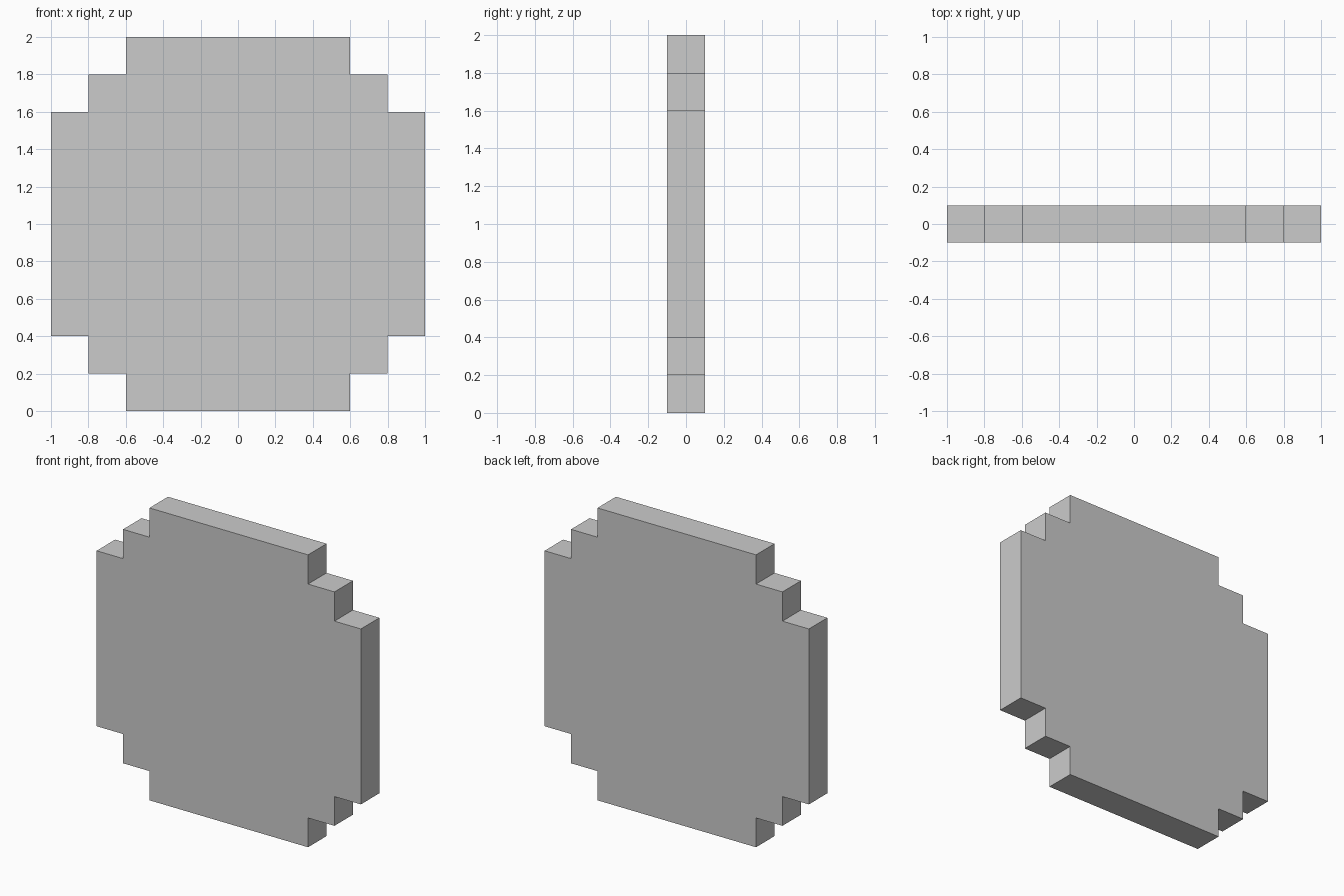
import bpy
import bmesh

if "Cube" in bpy.data.objects:
    bpy.data.objects.remove(bpy.data.objects["Cube"])

HALF_DEPTH = 0.1

# One quarter of the stepped outline, relative to the disc centre
quarter = [(1.0, 0.6), (0.8, 0.6), (0.8, 0.8), (0.6, 0.8), (0.6, 1.0)]

# Mirror the quarter into a full counter-clockwise outline
upper = quarter + [(-x, z) for x, z in reversed(quarter)]
outline = upper + [(-x, -z) for x, z in upper]

# Stepped disc: front face extruded backwards
bm = bmesh.new()
face = bm.faces.new([bm.verts.new((x, -HALF_DEPTH, z + 1.0)) for x, z in outline])
ext = bmesh.ops.extrude_face_region(bm, geom=[face], use_keep_orig=True)
moved = [v for v in ext["geom"] if isinstance(v, bmesh.types.BMVert)]
bmesh.ops.translate(bm, verts=moved, vec=(0, 2 * HALF_DEPTH, 0))
bmesh.ops.recalc_face_normals(bm, faces=bm.faces)

mesh = bpy.data.meshes.new("stepped_disc")
bm.to_mesh(mesh)
bm.free()
disc = bpy.data.objects.new("stepped_disc", mesh)
bpy.context.collection.objects.link(disc)
